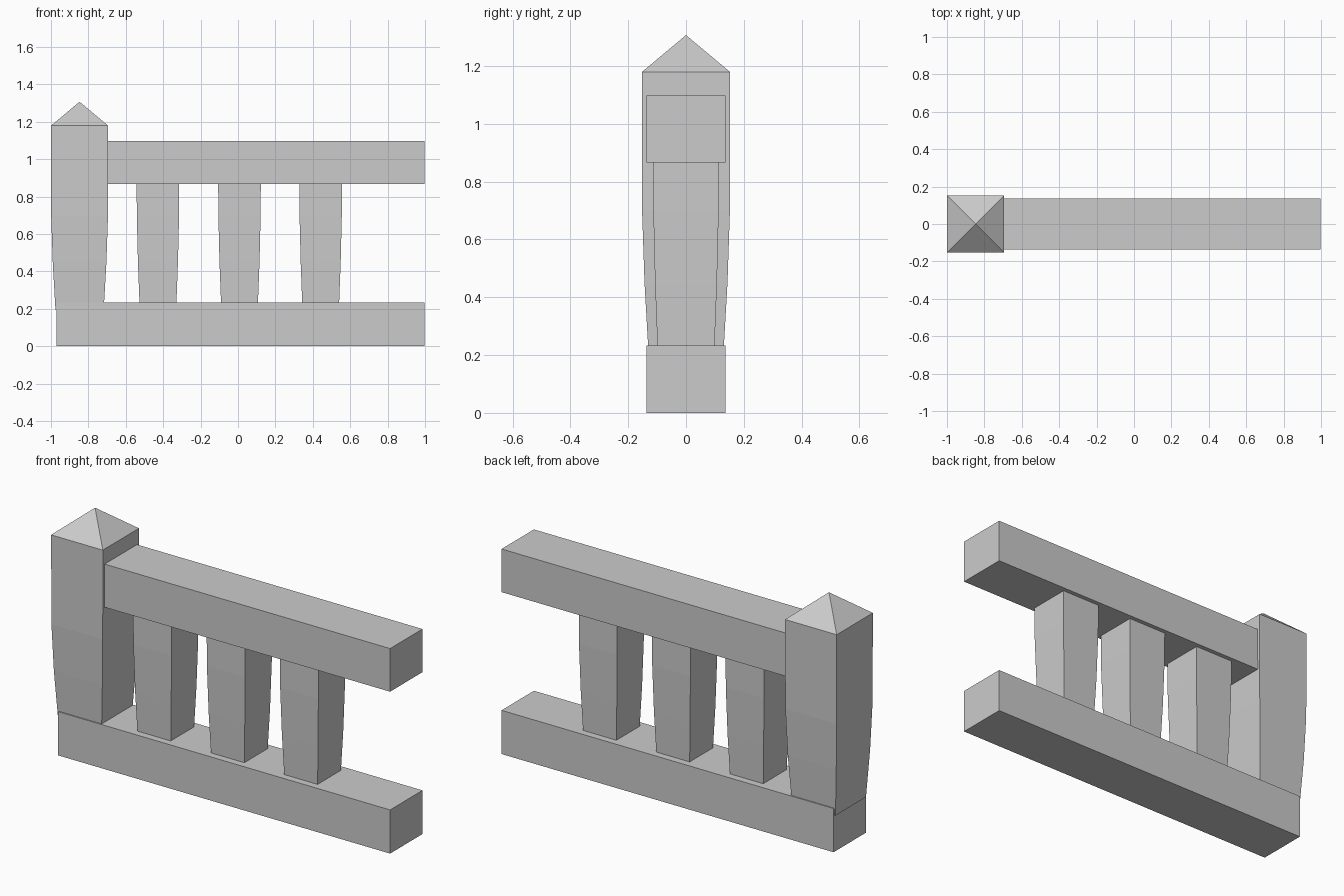
import bpy, bmesh

if "Cube" in bpy.data.objects:
    bpy.data.objects.remove(bpy.data.objects["Cube"])


def finish(name, bm):
    bmesh.ops.recalc_face_normals(bm, faces=bm.faces)
    mesh = bpy.data.meshes.new(name)
    bm.to_mesh(mesh)
    bm.free()
    obj = bpy.data.objects.new(name, mesh)
    bpy.context.collection.objects.link(obj)
    return obj


def square_column(name, x, sections, apex=None):
    """Loft square sections (z, half width); optionally close with a point."""
    bm = bmesh.new()
    rings = [[bm.verts.new((x + sx * h, sy * h, z))
              for sx, sy in ((-1, -1), (1, -1), (1, 1), (-1, 1))]
             for z, h in sections]
    for low, high in zip(rings, rings[1:]):
        for i in range(4):
            j = (i + 1) % 4
            bm.faces.new((low[i], low[j], high[j], high[i]))
    bm.faces.new(rings[0][::-1])
    if apex is None:
        bm.faces.new(rings[-1])
    else:
        tip = bm.verts.new((x, 0, apex))
        for i in range(4):
            bm.faces.new((rings[-1][i], rings[-1][(i + 1) % 4], tip))
    return finish(name, bm)


def rail(name, x0, x1, z0, z1, half_depth=0.137):
    bm = bmesh.new()
    bmesh.ops.create_cube(bm, size=1)
    for v in bm.verts:
        v.co.x = x1 if v.co.x > 0 else x0
        v.co.y = half_depth if v.co.y > 0 else -half_depth
        v.co.z = z1 if v.co.z > 0 else z0
    return finish(name, bm)


# Horizontal rails
rail("bottom_rail", -0.97, 0.997, 0.0, 0.234)
rail("top_rail", -0.71, 0.997, 0.867, 1.098)

# End post, gently tapered at the foot, with a pyramid top
square_column("end_post", -0.847,
              [(0.195, 0.129), (0.45, 0.1435), (0.7, 0.152), (1.179, 0.153)],
              apex=1.307)

# Three slimmer balusters, ends sunk into the rails
for n, x in enumerate((-0.428, 0.008, 0.442), 1):
    square_column(f"baluster_{n}", x,
                  [(0.2, 0.0975), (0.45, 0.107), (0.7, 0.113), (0.9, 0.114)])
